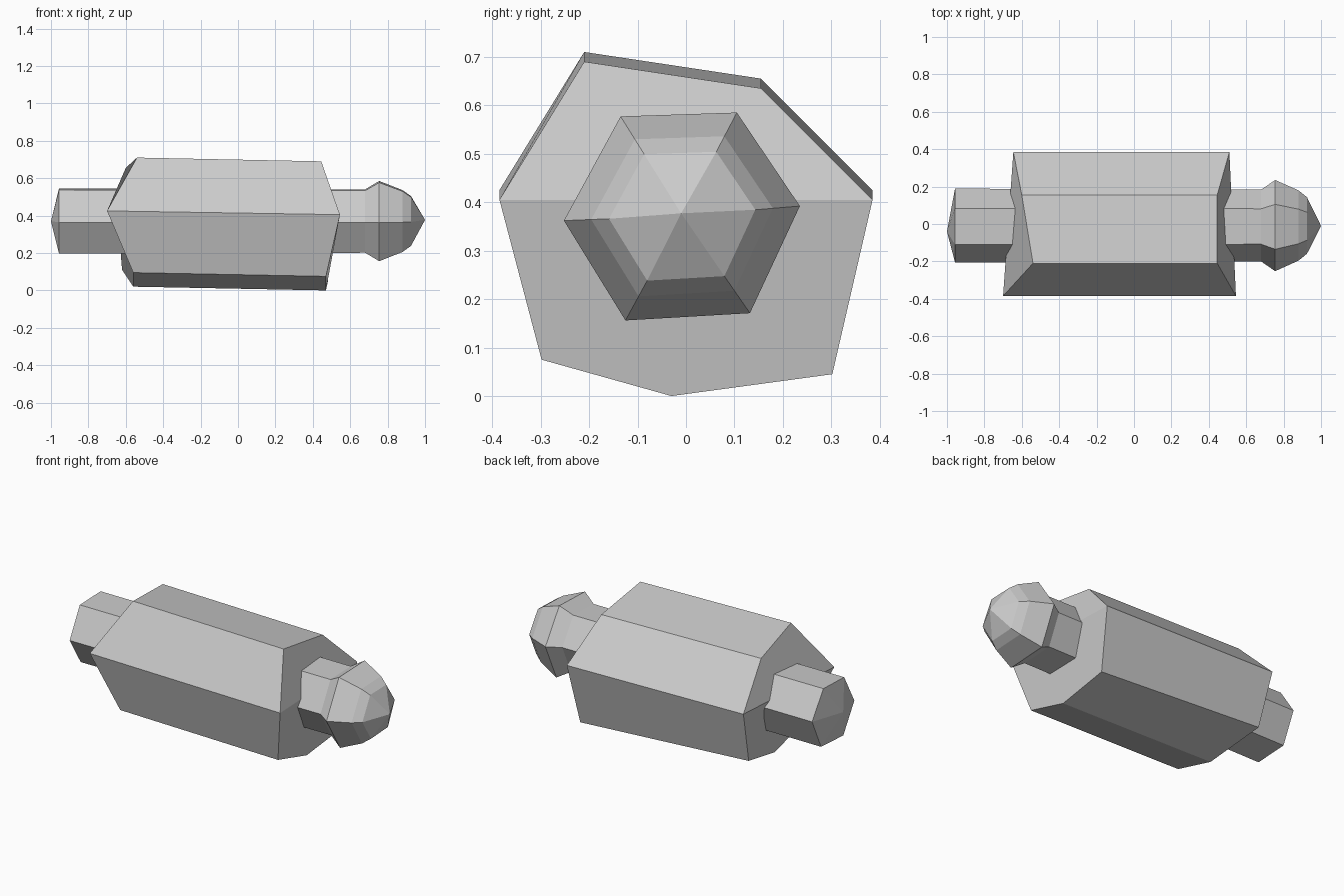
import bpy

if "Cube" in bpy.data.objects:
    bpy.data.objects.remove(bpy.data.objects["Cube"])


def make_object(name, verts, faces):
    mesh = bpy.data.meshes.new(name)
    mesh.from_pydata(verts, [], faces)
    mesh.update()
    obj = bpy.data.objects.new(name, mesh)
    bpy.context.collection.objects.link(obj)
    return obj


def sides(a, b, n):
    """Quads joining two rings that start at vertex a and b."""
    return [(a + i, b + i, b + (i + 1) % n, a + (i + 1) % n) for i in range(n)]


# Seven-sided body: end rings run from the front side over the top to the back
left_end = [(-0.70, -0.385, 0.425), (-0.54, -0.21, 0.71), (-0.60, 0.155, 0.655),
            (-0.645, 0.385, 0.425), (-0.62, 0.30, 0.11), (-0.56, -0.03, 0.02),
            (-0.56, -0.30, 0.095)]
right_end = [(0.545, -0.385, 0.405), (0.445, -0.21, 0.69), (0.445, 0.155, 0.635),
             (0.51, 0.385, 0.405), (0.48, 0.302, 0.045), (0.47, -0.03, 0.0),
             (0.47, -0.298, 0.075)]
# Each end is creased along its widest line
end_caps = [(0, 1, 2, 3), (0, 3, 4, 5, 6), (10, 9, 8, 7), (13, 12, 11, 10, 7)]
make_object("body", left_end + right_end, sides(7, 0, 7) + end_caps)

# Six-sided shaft through the body, swelling to a rounded knob on the right
cy, cz = -0.007, 0.372
hexagon = [(-0.135, 0.577), (0.105, 0.585), (0.235, 0.392),
           (0.132, 0.171), (-0.125, 0.156), (-0.252, 0.362)]
stations = [(-0.957, 0.81), (0.68, 0.79), (0.755, 1.0), (0.88, 0.77), (0.925, 0.62)]
verts = [(x, cy + (y - cy) * s, cz + (z - cz) * s)
         for x, s in stations for y, z in hexagon]
faces = []
for k in range(len(stations) - 1):
    faces += sides(6 * (k + 1), 6 * k, 6)

# Pointed tips at both ends
tip = len(verts)
verts += [(-1.0, -0.04, 0.37), (1.0, -0.01, 0.377)]
last = 6 * (len(stations) - 1)
for i in range(6):
    j = (i + 1) % 6
    faces.append((tip, i, j))
    faces.append((tip + 1, last + j, last + i))
make_object("shaft_and_knob", verts, faces)
